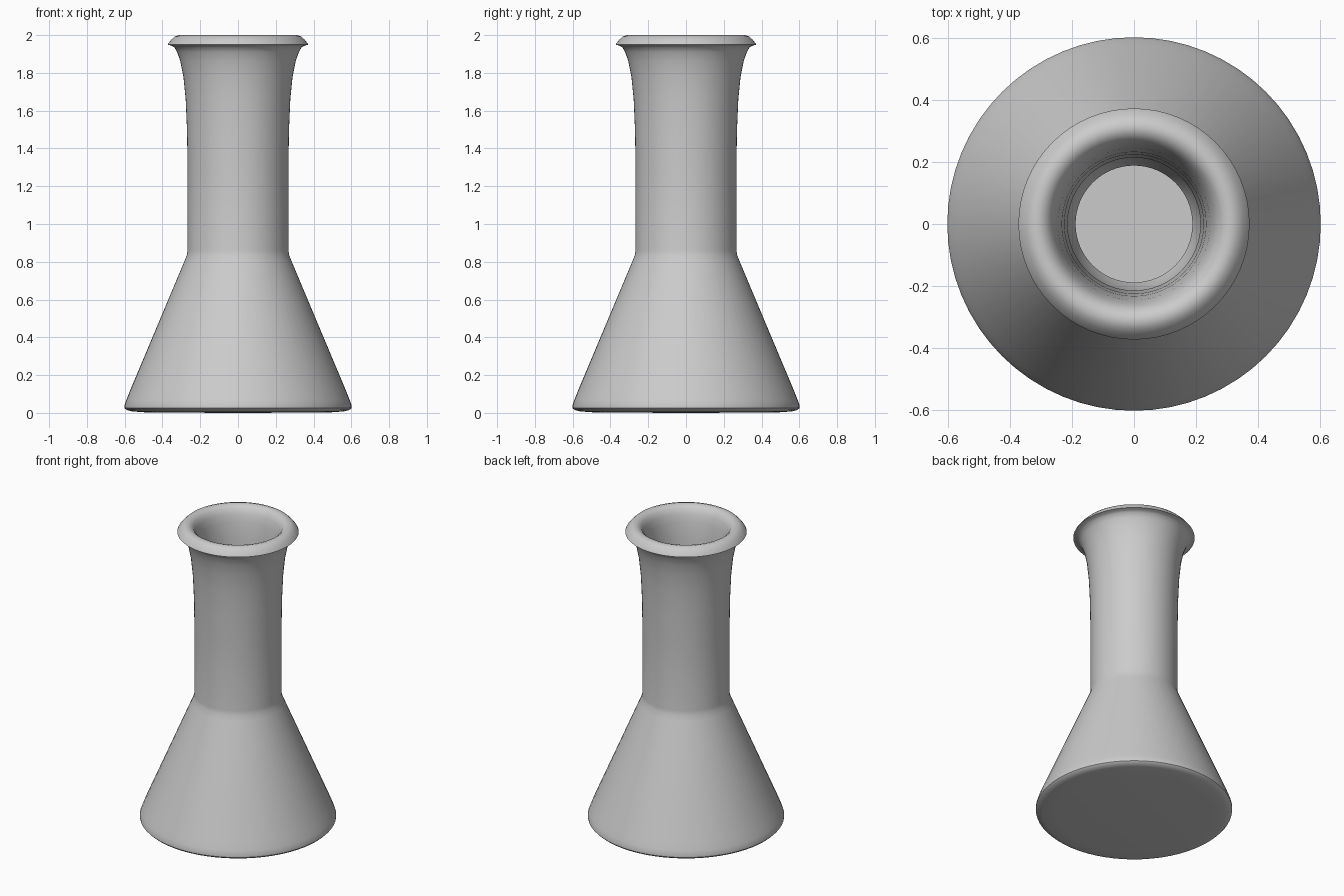
import bpy, bmesh
from math import radians, tau

if "Cube" in bpy.data.objects:
    bpy.data.objects.remove(bpy.data.objects["Cube"])

SEGMENTS = 64


def lathe(name, profile):
    """Revolve a closed (radius, height) profile that starts and ends on the axis."""
    bm = bmesh.new()
    verts = [bm.verts.new((r, 0, z)) for r, z in profile]
    edges = [bm.edges.new(pair) for pair in zip(verts, verts[1:])]
    bmesh.ops.spin(bm, geom=verts + edges, cent=(0, 0, 0), axis=(0, 0, 1),
                   angle=tau, steps=SEGMENTS, use_duplicate=False)
    bmesh.ops.remove_doubles(bm, verts=bm.verts, dist=0.0002)
    bmesh.ops.recalc_face_normals(bm, faces=bm.faces)
    mesh = bpy.data.meshes.new(name)
    bm.to_mesh(mesh)
    bm.free()
    obj = bpy.data.objects.new(name, mesh)
    bpy.context.collection.objects.link(obj)
    bpy.context.view_layer.objects.active = obj
    obj.select_set(True)
    bpy.ops.object.shade_smooth_by_angle(angle=radians(35))
    return obj


# Rounded base, conical body and straight neck
outside = [(0, 0), (0.48, 0.002), (0.56, 0.008), (0.59, 0.015), (0.601, 0.026),
           (0.601, 0.04), (0.592, 0.066), (0.575, 0.11), (0.285, 0.80),
           (0.271, 0.835), (0.267, 0.86), (0.267, 1.30)]

# Flared mouth and rolled lip
lip = [(0.270, 1.50), (0.277, 1.66), (0.289, 1.78), (0.305, 1.86),
       (0.322, 1.91), (0.338, 1.937), (0.352, 1.944), (0.372, 1.949),
       (0.368, 1.957), (0.352, 1.977), (0.335, 1.993), (0.312, 2.0),
       (0.290, 1.994), (0.272, 1.978), (0.258, 1.95), (0.245, 1.90)]

# Inner wall down to the floor
inside = [(0.232, 1.80), (0.224, 1.66), (0.220, 1.50), (0.214, 1.30),
          (0.212, 0.90), (0.188, 0.83), (0.21, 0.77), (0.50, 0.10),
          (0.49, 0.06), (0, 0.06)]

lathe("flask", outside + lip + inside)
